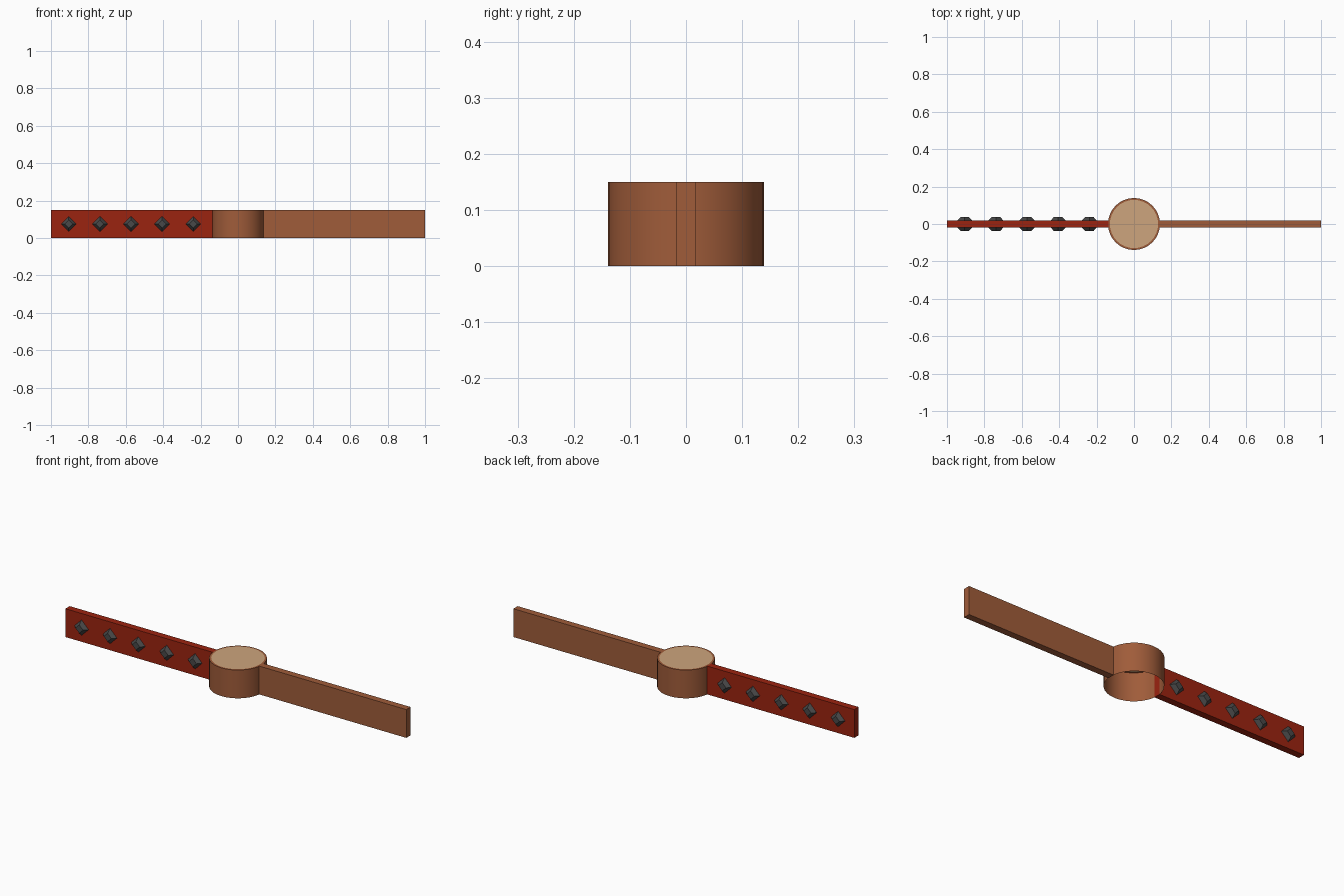
import bpy, bmesh, math

if "Cube" in bpy.data.objects:
    bpy.data.objects.remove(bpy.data.objects["Cube"])

def material(name, rgb):
    m = bpy.data.materials.new(name)
    m.diffuse_color = (*rgb, 1)
    m.use_nodes = True
    m.node_tree.nodes["Principled BSDF"].inputs["Base Color"].default_value = m.diffuse_color
    return m

brown = material("brown", (0.35, 0.107, 0.042))
red = material("red", (0.33, 0.017, 0.005))
tan = material("tan", (0.61, 0.376, 0.205))
grey = material("dark_grey", (0.065, 0.065, 0.065))

H, R, T = 0.15, 0.139, 0.018   # height, hub radius, strap half thickness

def finish(bm, name, mats):
    me = bpy.data.meshes.new(name)
    bm.to_mesh(me)
    bm.free()
    ob = bpy.data.objects.new(name, me)
    bpy.context.collection.objects.link(ob)
    for m in mats:
        me.materials.append(m)
    return ob

def strap(name, x0, x1, mat):
    bm = bmesh.new()
    bmesh.ops.create_cube(bm, size=1)
    for v in bm.verts:
        v.co = ((x0 + x1) / 2 + v.co.x * (x1 - x0), v.co.y * 2 * T, H / 2 + v.co.z * H)
    return finish(bm, name, [mat])

# two straps meeting the hub
strap("studded_strap", -1, -0.137, red)
strap("plain_strap", 0.137, 1, brown)

# hub: round shell open underneath, with an inset tan lid face
bm = bmesh.new()
n = 32
def ring(r, z):
    return [bm.verts.new((r * math.cos(2 * math.pi * i / n), r * math.sin(2 * math.pi * i / n), z))
            for i in range(n)]
low, high, lid = ring(R, 0), ring(R, H), ring(0.129, H)
for a, b, smooth in ((low, high, True), (high, lid, False)):
    for i in range(n):
        j = (i + 1) % n
        f = bm.faces.new((a[i], a[j], b[j], b[i]))
        f.smooth = smooth
top = bm.faces.new(lid)
top.material_index = 1
for e in bm.edges:   # keep the rim crisp
    if len(e.link_faces) == 2 and e.calc_face_angle() > 0.6:
        e.smooth = False
finish(bm, "hub", [brown, tan])

# diamond studs on both faces of the red strap
for i in range(5):
    x = -0.905 + i * 0.1665
    for side, label in ((-1, "front"), (1, "back")):
        bm = bmesh.new()
        base, tip = [[bm.verts.new((x + r * math.cos(k * math.pi / 2), side * y,
                                    H / 2 + r * math.sin(k * math.pi / 2))) for k in range(4)]
                     for r, y in ((0.042, T - 0.001), (0.022, 0.038))]
        for k in range(4):
            j = (k + 1) % 4
            bm.faces.new((base[k], base[j], tip[j], tip[k]))
        bm.faces.new(tip)
        bm.faces.new(base[::-1])
        bmesh.ops.recalc_face_normals(bm, faces=bm.faces)
        finish(bm, f"stud_{label}_{i + 1}", [grey])
